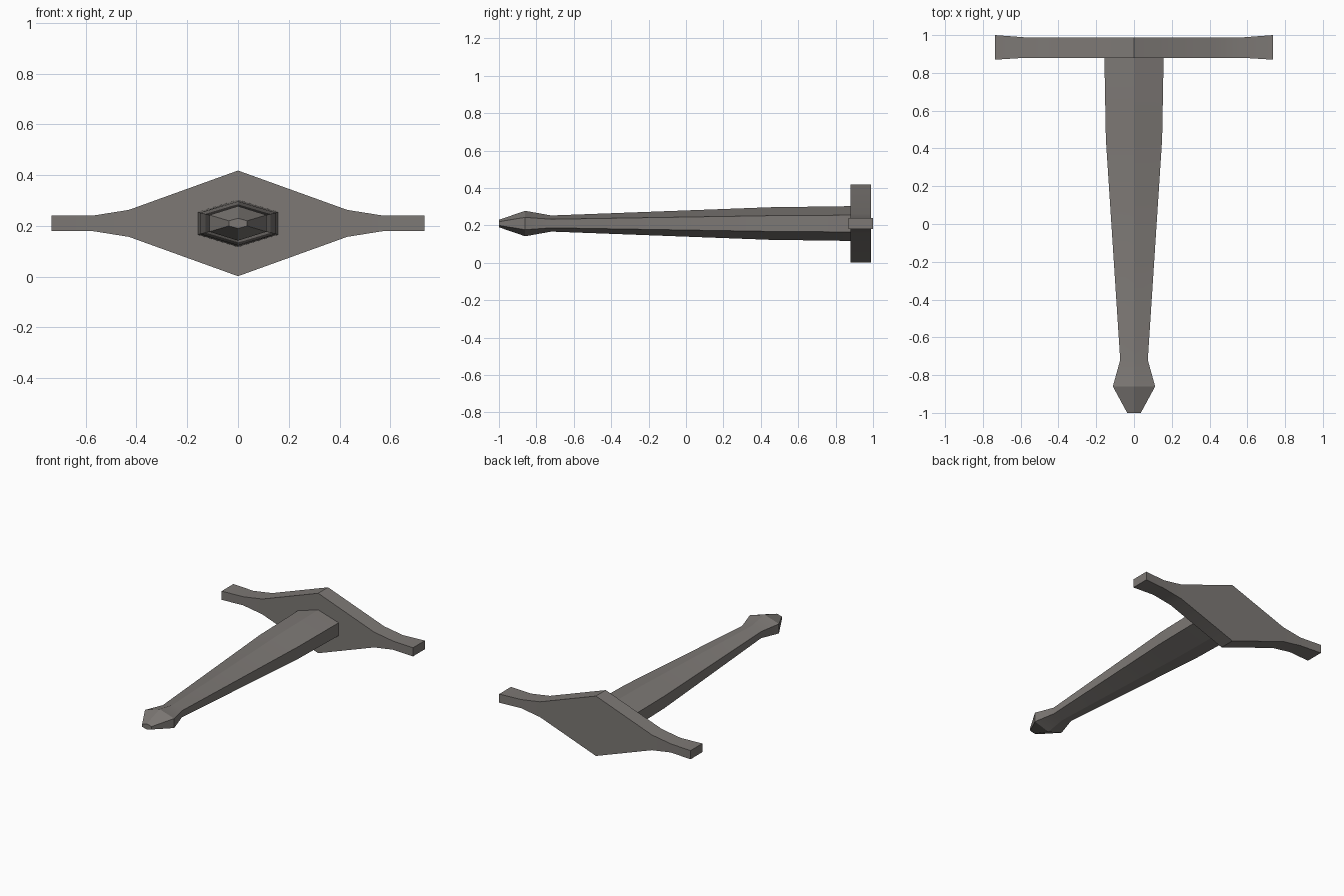
import bpy, bmesh, math

if "Cube" in bpy.data.objects:
    bpy.data.objects.remove(bpy.data.objects["Cube"])

Z0 = 0.21  # height of the long axis

metal = bpy.data.materials.new("warm grey metal")
metal.diffuse_color = (0.205, 0.19, 0.178, 1)
metal.use_nodes = True
metal.node_tree.nodes["Principled BSDF"].inputs["Base Color"].default_value = metal.diffuse_color


def loft(name, rings, caps=(True, True)):
    """Skin a row of equal-sized cross-sections."""
    bm = bmesh.new()
    vs = [[bm.verts.new(p) for p in ring] for ring in rings]
    n = len(vs[0])
    for a, b in zip(vs, vs[1:]):
        for i in range(n):
            j = (i + 1) % n
            bm.faces.new((a[i], a[j], b[j], b[i]))
    if caps[0]:
        bm.faces.new(vs[0])
    if caps[1]:
        bm.faces.new(vs[-1])
    bmesh.ops.recalc_face_normals(bm, faces=bm.faces)
    mesh = bpy.data.meshes.new(name)
    bm.to_mesh(mesh)
    bm.free()
    mesh.materials.append(metal)
    ob = bpy.data.objects.new(name, mesh)
    bpy.context.collection.objects.link(ob)
    bpy.context.view_layer.objects.active = ob
    ob.select_set(True)
    bpy.ops.object.shade_smooth_by_angle(angle=math.radians(22))
    ob.select_set(False)


# Cross guard: diamond plate with narrow arms, flared at the tips
half = [(0, 0.208, 0.88, 0.988), (0.43, 0.053, 0.88, 0.988),
        (0.575, 0.03, 0.88, 0.988), (0.735, 0.03, 0.87, 1.0)]
stations = [(-x, h, a, b) for x, h, a, b in half[:0:-1]] + half
loft("cross_guard", [[(x, a, Z0 - h), (x, b, Z0 - h), (x, b, Z0 + h), (x, a, Z0 + h)]
                     for x, h, a, b in stations])

# Tapered hexagonal shaft with bulged pommel: y, half width, ridge height, side height
shaft = [(-1.0, 0.036, 0.02, 0.01), (-0.86, 0.112, 0.068, 0.033),
         (-0.72, 0.073, 0.043, 0.023), (0.45, 0.149, 0.087, 0.042),
         (0.89, 0.157, 0.093, 0.045)]
loft("hexagonal_shaft", [[(0, y, Z0 + h), (w, y, Z0 + s), (w, y, Z0 - s),
                          (0, y, Z0 - h), (-w, y, Z0 - s), (-w, y, Z0 + s)]
                         for y, w, h, s in shaft])
